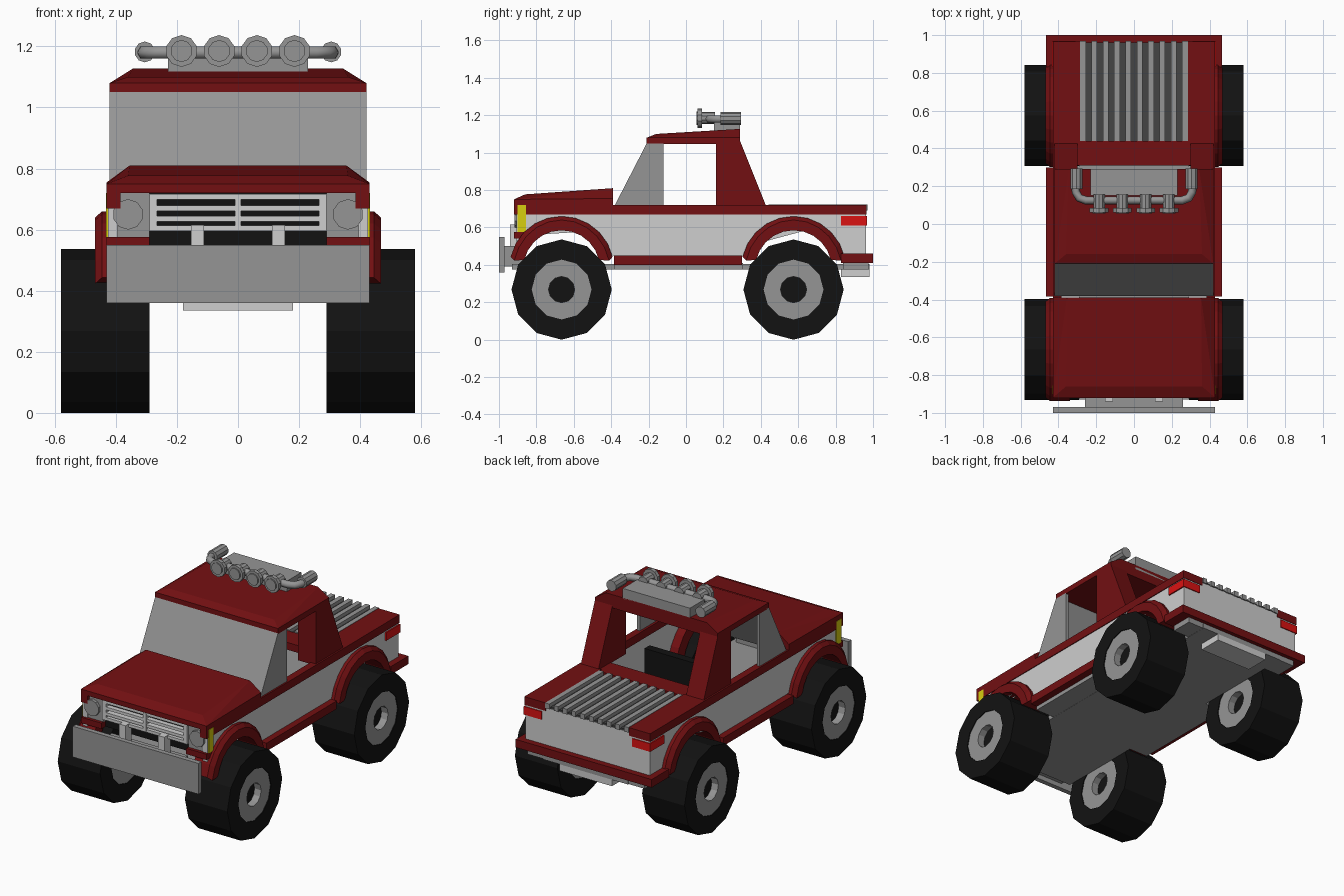
import bpy, bmesh, math
from mathutils import Vector, Matrix

if "Cube" in bpy.data.objects:
    bpy.data.objects.remove(bpy.data.objects["Cube"])


def mat(name, r, g, b):
    m = bpy.data.materials.new(name)
    m.diffuse_color = (r, g, b, 1)
    m.use_nodes = True
    m.node_tree.nodes["Principled BSDF"].inputs["Base Color"].default_value = m.diffuse_color
    return m


RED = mat("dark red", .17, .005, .006)
GREY = mat("mid grey", .30, .30, .30)
LIGHT = mat("light grey", .62, .62, .62)
DARK = mat("dark grey", .06, .06, .06)
BLACK = mat("black", .006, .006, .006)
YELLOW = mat("yellow", .68, .62, .005)
LAMP = mat("bright red", .70, .006, .006)


def finish(name, bm, m):
    bmesh.ops.recalc_face_normals(bm, faces=bm.faces)
    me = bpy.data.meshes.new(name)
    bm.to_mesh(me)
    bm.free()
    me.materials.append(m)
    ob = bpy.data.objects.new(name, me)
    bpy.context.collection.objects.link(ob)
    return ob


def box(name, m, x0, x1, y0, y1, z0, z1):
    bm = bmesh.new()
    bmesh.ops.create_cube(bm, size=1)
    for v in bm.verts:
        v.co = ((x0 + x1) / 2 + v.co.x * (x1 - x0), (y0 + y1) / 2 + v.co.y * (y1 - y0),
                (z0 + z1) / 2 + v.co.z * (z1 - z0))
    return finish(name, bm, m)


def pair(name, m, x0, x1, *r):
    # same box on both sides
    box("right_" + name, m, x0, x1, *r)
    box("left_" + name, m, -x1, -x0, *r)


def prism(name, m, pts, x0, x1):
    # side profile (y, z) extruded across x
    bm = bmesh.new()
    a = [bm.verts.new((x0, y, z)) for y, z in pts]
    b = [bm.verts.new((x1, y, z)) for y, z in pts]
    caps = [bm.faces.new(a), bm.faces.new(b)]
    for i in range(len(a)):
        j = (i + 1) % len(a)
        bm.faces.new((a[i], a[j], b[j], b[i]))
    bmesh.ops.triangulate(bm, faces=caps)
    return finish(name, bm, m)


def hull(name, m, pts):
    bm = bmesh.new()
    for x, y, z in pts:
        for s in (-1, 1):
            bm.verts.new((s * x, y, z))
    bmesh.ops.convex_hull(bm, input=bm.verts)
    bmesh.ops.dissolve_limit(bm, angle_limit=.01, verts=bm.verts, edges=bm.edges)
    return finish(name, bm, m)


def cyl(name, m, a, b, r, n=10, r2=None):
    a, b = Vector(a), Vector(b)
    bm = bmesh.new()
    rot = (b - a).to_track_quat('Z', 'Y').to_matrix().to_4x4()
    bmesh.ops.create_cone(bm, cap_ends=True, segments=n, radius1=r, radius2=r2 or r,
                          depth=(b - a).length, matrix=Matrix.Translation((a + b) / 2) @ rot)
    return finish(name, bm, m)


def ring(name, m, y, z, prof, n=12):
    # closed (x, radius) profile turned about a sideways axle
    bm = bmesh.new()
    loops = [[bm.verts.new((x, y + r * math.sin(t * math.tau / n), z + r * math.cos(t * math.tau / n)))
              for x, r in prof] for t in range(n)]
    k = len(prof)
    for i in range(n):
        p, q = loops[i], loops[(i + 1) % n]
        for j in range(k):
            bm.faces.new((p[j], p[(j + 1) % k], q[(j + 1) % k], q[j]))
    return finish(name, bm, m)


def arc(y, z, r, a0, a1, n):
    return [(y + r * math.cos(math.radians(a0 + (a1 - a0) * i / n)),
             z + r * math.sin(math.radians(a0 + (a1 - a0) * i / n))) for i in range(n + 1)]


FRONT, REAR = -.665, .575

for s, side in ((1, "right"), (-1, "left")):
    for y, end in ((FRONT, "front"), (REAR, "rear")):
        tag = f"{end}_{side}_"
        # wheels
        ring(tag + "tyre", BLACK, y, .268, [(s * a, r) for a, r in ((.58, .16), (.58, .268), (.29, .268), (.29, .16))])
        ring(tag + "rim", GREY, y, .268, [(s * a, r) for a, r in ((.575, .07), (.575, .16), (.295, .16), (.295, .07))])
        cyl(tag + "hub", BLACK, (s * .34, y, .268), (s * .53, y, .268), .07, 12)
        # flared wheel arch
        bm = bmesh.new()
        n = 10
        o, i_ = arc(y, .38, .28, 13, 167, n), arc(y, .38, .205, 13, 167, n)
        rows = [[bm.verts.new(c) for c in ((s * .34, *p), (s * .445, *p), (s * .468, y + (p[0] - y) * .93, p[1] - .02),
                                           (s * .468, *q), (s * .34, *q))] for p, q in zip(o, i_)]
        for p, q in zip(rows, rows[1:]):
            for j in range(5):
                bm.faces.new((p[j], p[(j + 1) % 5], q[(j + 1) % 5], q[j]))
        bm.faces.new(rows[0])
        bm.faces.new(rows[-1])
        finish(tag + "arch", bm, RED)
    # light side panel with wheel cutouts
    prism(side + "_side_panel", LIGHT, [(-.906, .67), (.96, .67), (.96, .45)]
          + arc(REAR, .38, .25, 16.3, 163.7, 10) + arc(FRONT, .38, .25, 16.3, 163.7, 10), s * .395, s * .425)
    # rear roof pillar and windscreen return
    prism(side + "_rear_pillar", RED, [(.16, .71), (.43, .71), (.29, 1.06), (.16, 1.06)], s * .30, s * .42)
    prism(side + "_windscreen_side", GREY, [(-.38, .72), (-.12, .72), (-.12, 1.05), (-.21, 1.05)], s * .40, s * .42)

# belt rails, sills and bumper ends
pair("belt_rail", RED, .385, .43, -.92, .44, .67, .72)
pair("bed_rail", RED, .285, .43, .42, .965, .67, .72)
pair("sill", RED, .40, .465, -.385, .30, .40, .45)
pair("rear_bumper_end", RED, .40, .465, .83, 1.0, .41, .46)
box("rear_bumper", RED, -.41, .41, .93, 1.0, .41, .46)

# chassis
box("chassis_plate", GREY, -.29, .29, -.93, .98, .375, .405)
box("cab_floor", GREY, -.42, .42, -.385, .305, .376, .41)
box("rear_floor", GREY, -.40, .40, .84, .975, .376, .41)
box("tow_plate", LIGHT, -.18, .18, .83, .98, .335, .378)

# bonnet and roof with chamfered tops
hull("bonnet", RED, [(.43, -.92, .72), (.43, -.92, .75), (.43, -.39, .72), (.43, -.39, .755),
                     (.36, -.86, .777), (.355, -.39, .81)])
hull("roof", RED, [(.42, -.21, 1.045), (.42, -.21, 1.08), (.42, .29, 1.045), (.42, .29, 1.08),
                   (.36, -.16, 1.10), (.345, .29, 1.127)])
prism("windscreen", GREY, [(-.38, .72), (-.35, .72), (-.18, 1.05), (-.21, 1.05)], -.42, .42)

# cab interior
box("seat_back", BLACK, -.27, .27, -.03, .02, .41, .70)
box("cab_rear_ledge", RED, -.30, .30, .31, .44, .67, .715)

# cargo bed with slats
box("bed_floor", DARK, -.29, .29, .44, .96, .675, .70)
for i in range(10):
    x = -.27 + i * .06
    box(f"bed_slat_{i + 1}", GREY, x - .015, x + .015, .44, .97, .69, .722)
box("tailgate", LIGHT, -.42, .42, .93, .962, .455, .69)
pair("tail_lamp", LAMP, .31, .433, .83, .968, .61, .66)

# front face: grille, headlamps, indicators
box("grille_back", BLACK, -.29, .29, -.88, -.84, .54, .72)
for i, z in enumerate((.605, .635, .67, .708)):
    box(f"grille_bar_{i + 1}", LIGHT, -.29, .29, -.91, -.88, z - .009, z + .009)
box("grille_centre", LIGHT, -.01, .01, -.912, -.88, .60, .71)
pair("grille_edge", LIGHT, .265, .29, -.912, -.88, .596, .717)
pair("headlamp_block", GREY, .29, .415, -.90, -.845, .575, .72)
pair("indicator", YELLOW, .413, .432, -.90, -.855, .575, .72)
pair("front_valance", RED, .29, .43, -.92, -.86, .54, .576)
for s, side in ((1, "right"), (-1, "left")):
    cyl(side + "_headlamp", GREY, (s * .36, -.89, .65), (s * .36, -.918, .65), .05, 10)

# front bumper
box("front_bumper", GREY, -.43, .43, -1.0, -.97, .36, .55)
box("bumper_mount", GREY, -.26, .26, -.97, -.86, .39, .50)
pair("bumper_tab", LIGHT, .112, .154, -.94, -.88, .48, .615)

# roof light bar
box("light_bar_base", GREY, -.23, .23, .15, .29, 1.10, 1.185)
cu = bpy.data.curves.new("light_bar_tube", 'CURVE')
cu.dimensions = '3D'
cu.bevel_depth = .022
cu.bevel_resolution = 1
half = [(.31, .22), (.308, .17), (.29, .138), (.255, .125)]
path = half + [(-x, y) for x, y in reversed(half)]
sp = cu.splines.new('POLY')
sp.points.add(len(path) - 1)
for p, (x, y) in zip(sp.points, path):
    p.co = (x, y, 1.18, 1)
cu.materials.append(GREY)
bpy.context.collection.objects.link(bpy.data.objects.new("light_bar_tube", cu))
for s, side in ((1, "right"), (-1, "left")):
    cyl(side + "_bar_end", GREY, (s * .305, .185, 1.182), (s * .305, .295, 1.182), .034, 10)
for i, x in enumerate((-.185, -.0617, .0617, .185)):
    cyl(f"spot_lamp_{i + 1}", GREY, (x, .062, 1.185), (x, .085, 1.185), .052, 10)
    cyl(f"spot_lamp_body_{i + 1}", GREY, (x, .08, 1.185), (x, .155, 1.185), .032, 10)
    cyl(f"spot_lamp_lens_{i + 1}", GREY, (x, .055, 1.185), (x, .065, 1.185), .036, 10)
